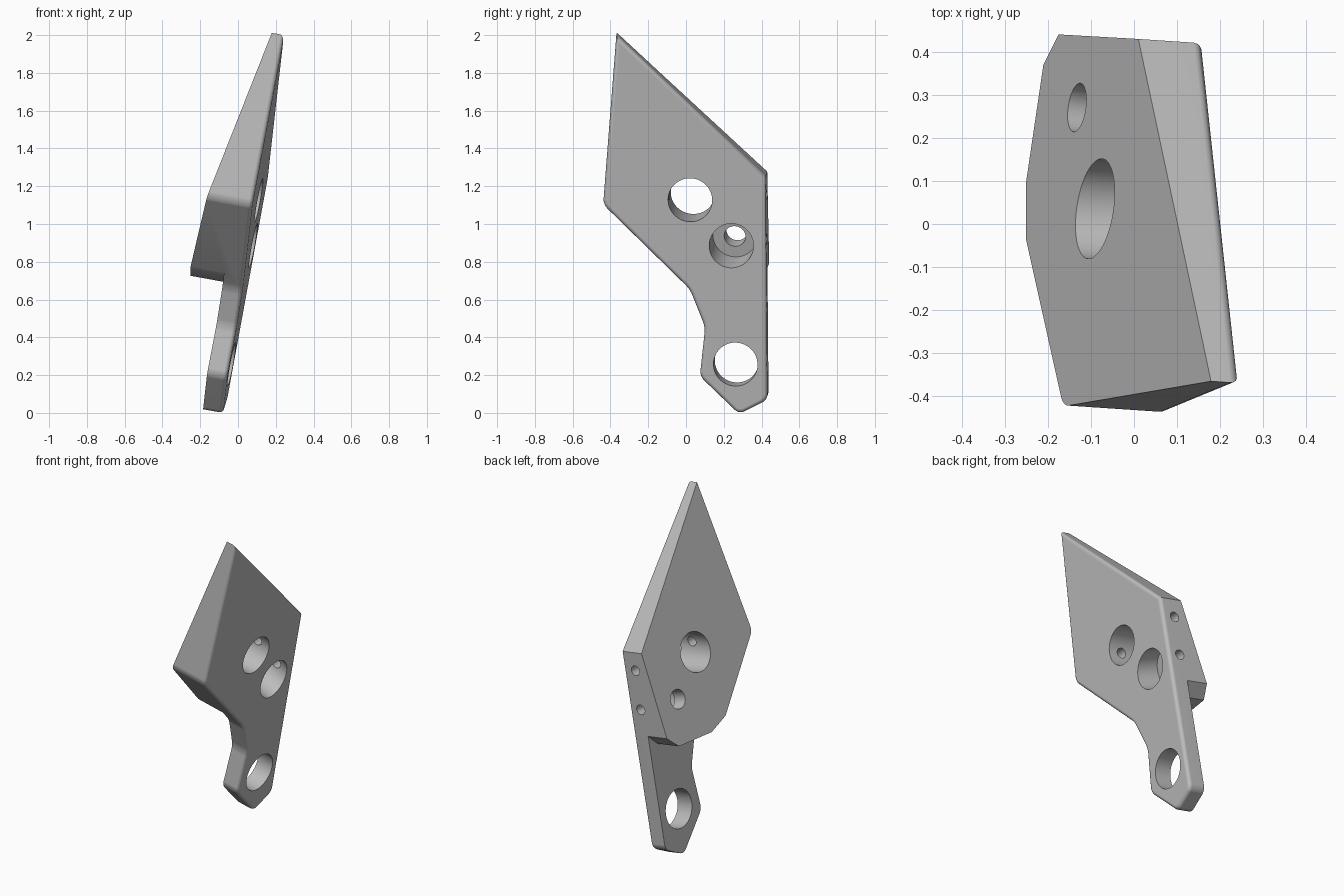
import bpy
import bmesh
import math
from mathutils import Vector

cube = bpy.data.objects.get("Cube")
if cube:
    bpy.data.objects.remove(cube, do_unlink=True)

# Two tilted planes x = a + b*y + c*z bound the wedge-shaped body
A, B, C = -0.098, 0.067, 0.184       # outer face
A2, B2, C2 = -0.545, 0.144, 0.386    # inner face


def place(y, z, t):
    """Point on the outer face at (y, z), moved t into the body."""
    return Vector((A + B * y + C * z - t, y + B * t, z + C * t))


def wedge_depth(y, z):
    """Depth at which the inner face is met."""
    return (A - A2 + (B - B2) * y + (C - C2) * z) / (1 + B * B2 + C * C2)


def finish(name, bm):
    bmesh.ops.recalc_face_normals(bm, faces=bm.faces[:])
    mesh = bpy.data.meshes.new(name)
    bm.to_mesh(mesh)
    bm.free()
    obj = bpy.data.objects.new(name, mesh)
    bpy.context.collection.objects.link(obj)
    return obj


def prism(outline, near, far):
    """Extruded outline; near and far give the depth of each cap."""
    bm = bmesh.new()
    low = [bm.verts.new(place(y, z, near(y, z))) for y, z in outline]
    top = [bm.verts.new(place(y, z, far(y, z))) for y, z in outline]
    bm.faces.new(low)
    bm.faces.new(top[::-1])
    sides = []
    for i in range(len(low)):
        j = (i + 1) % len(low)
        bm.faces.new((low[j], low[i], top[i], top[j]))
        sides.append(bm.edges.get((low[i], top[i])))
    bmesh.ops.recalc_face_normals(bm, faces=bm.faces[:])
    return bm, sides


def rod(name, start, end, radius):
    bm = bmesh.new()
    axis = end - start
    matrix = axis.to_track_quat('Z', 'Y').to_matrix().to_4x4()
    matrix.translation = (start + end) / 2
    bmesh.ops.create_cone(bm, cap_ends=True, segments=56, radius1=radius,
                          radius2=radius, depth=axis.length, matrix=matrix)
    return finish(name, bm)


def cut(target, cutter):
    cutter.hide_render = True
    mod = target.modifiers.new("cut", 'BOOLEAN')
    mod.operation = 'DIFFERENCE'
    mod.solver = 'EXACT'
    mod.object = cutter
    bpy.context.view_layer.objects.active = target
    bpy.ops.object.modifier_apply(modifier=mod.name)
    bpy.data.objects.remove(cutter, do_unlink=True)


# Body: full outline with rounded corners and a rounded outer rim
outline = [(-0.37, 2.0), (0.42, 1.25), (0.43, 0.065), (0.28, -0.01),
           (0.072, 0.19), (0.10, 0.45), (0.02, 0.65), (-0.44, 1.10)]
bm, corners = prism(outline, lambda y, z: 0, wedge_depth)
bmesh.ops.bevel(bm, geom=corners[2:], offset=0.03, segments=4, profile=0.5,
                affect='EDGES', clamp_overlap=True)
rim = [e for e in bm.edges
       if all(abs(v.co.x - A - B * v.co.y - C * v.co.z) < 1e-4 for v in e.verts)]
bmesh.ops.bevel(bm, geom=rim, offset=0.022, segments=4, profile=0.5,
                affect='EDGES', clamp_overlap=True)
body = finish("wedge_bracket", bm)

# Step that thins the lower arm
step = [(-0.2, 0.778), (0.081, 0.674), (0.353, 0.68), (0.6, 0.917),
        (0.6, -0.3), (-0.2, -0.3)]
bm, _ = prism(step, lambda y, z: 0.105, lambda y, z: 1.0)
cut(body, finish("arm_step", bm))

# Through holes in the body and the arm
for y, z in ((0.022, 1.127), (0.262, 0.257)):
    cut(body, rod("through_hole", place(y, z, -0.2), place(y, z, 0.6), 0.117))

# Counterbored hole, square to the inner face
centre = place(0.24, 0.885, 0)
inward = Vector((-1, B2, C2))
cut(body, rod("counterbore", centre - inward * 0.2, centre + inward * 0.13, 0.117))
cut(body, rod("bolt_hole", centre, centre + inward * 0.5, 0.057))

# Small cross holes drilled from the back edge
for z, t, end in ((1.14, 0.085, -0.2), (0.905, 0.08, 0.24)):
    cut(body, rod("cross_hole", place(0.6, z, t), place(end, z, t), 0.03))

# Plain grey finish
grey = bpy.data.materials.new("plain_grey")
grey.use_nodes = True
colour = (0.5, 0.5, 0.5, 1)
grey.diffuse_color = colour
grey.node_tree.nodes["Principled BSDF"].inputs["Base Color"].default_value = colour
body.data.materials.clear()
body.data.materials.append(grey)

# Smooth fillets and holes, flat main faces
bpy.ops.object.select_all(action='DESELECT')
body.select_set(True)
bpy.context.view_layer.objects.active = body
bpy.ops.object.shade_smooth_by_angle(angle=math.radians(28))
weighted = body.modifiers.new("even_shading", 'WEIGHTED_NORMAL')
weighted.keep_sharp = True
